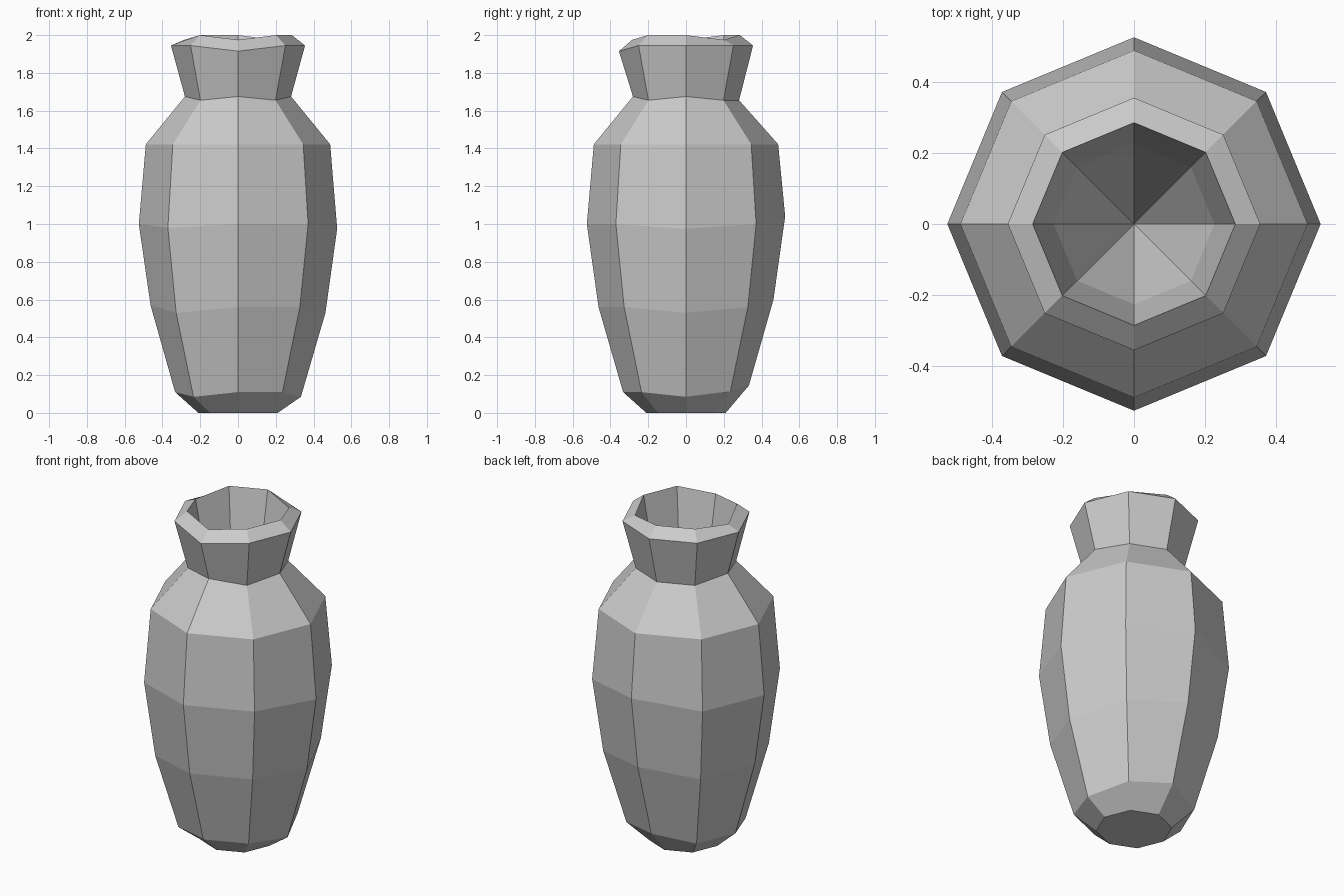
import bpy, bmesh
from math import cos, sin, pi

if "Cube" in bpy.data.objects:
    bpy.data.objects.remove(bpy.data.objects["Cube"])

SIDES = 8
# Profile from foot up the outside, over the lip and down the inner neck.
# (radius, height, hand-made wobble in hundredths: right, back-right, back, ... front-right)
FLAT = (0,) * SIDES
RINGS = [
    (0.210, 0.000, FLAT),
    (0.333, 0.110, (-2.5, 0.5, 3.5, 0, 0, -2.5, 0, 0)),
    (0.463, 0.560, (-3, 0, 4, 0, 1, -3, 0, 0)),
    (0.525, 1.000, (-2.5, 0, 4, 0, 0, -2, 0, 0)),
    (0.488, 1.422, FLAT),
    (0.281, 1.670, (0.5, -1.5, -1.5, -1.5, 0.5, -1.5, 0.5, -1.5)),
    (0.355, 1.945, (0, 0, 0, 0, 0, 0, -3, 0)),
    (0.285, 2.000, (0, -2.5, 0, 0, -2.5, 0, -2.5, 0)),
    (0.226, 1.670, FLAT),
]
INNER_BOTTOM = 1.10

bm = bmesh.new()
loops = []
for r, z, wobble in RINGS:
    loops.append([bm.verts.new((r * cos(2 * pi * i / SIDES),
                                r * sin(2 * pi * i / SIDES),
                                z + wobble[i] / 100)) for i in range(SIDES)])

# Walls
for a, b in zip(loops, loops[1:]):
    for i in range(SIDES):
        j = (i + 1) % SIDES
        bm.faces.new((a[i], a[j], b[j], b[i]))

# Flat foot and tapered inner hollow
bm.faces.new(loops[0][::-1])
tip = bm.verts.new((0, 0, INNER_BOTTOM))
for i in range(SIDES):
    bm.faces.new((loops[-1][i], loops[-1][(i + 1) % SIDES], tip))

bmesh.ops.recalc_face_normals(bm, faces=bm.faces)
mesh = bpy.data.meshes.new("vase")
bm.to_mesh(mesh)
bm.free()
bpy.context.collection.objects.link(bpy.data.objects.new("vase", mesh))
